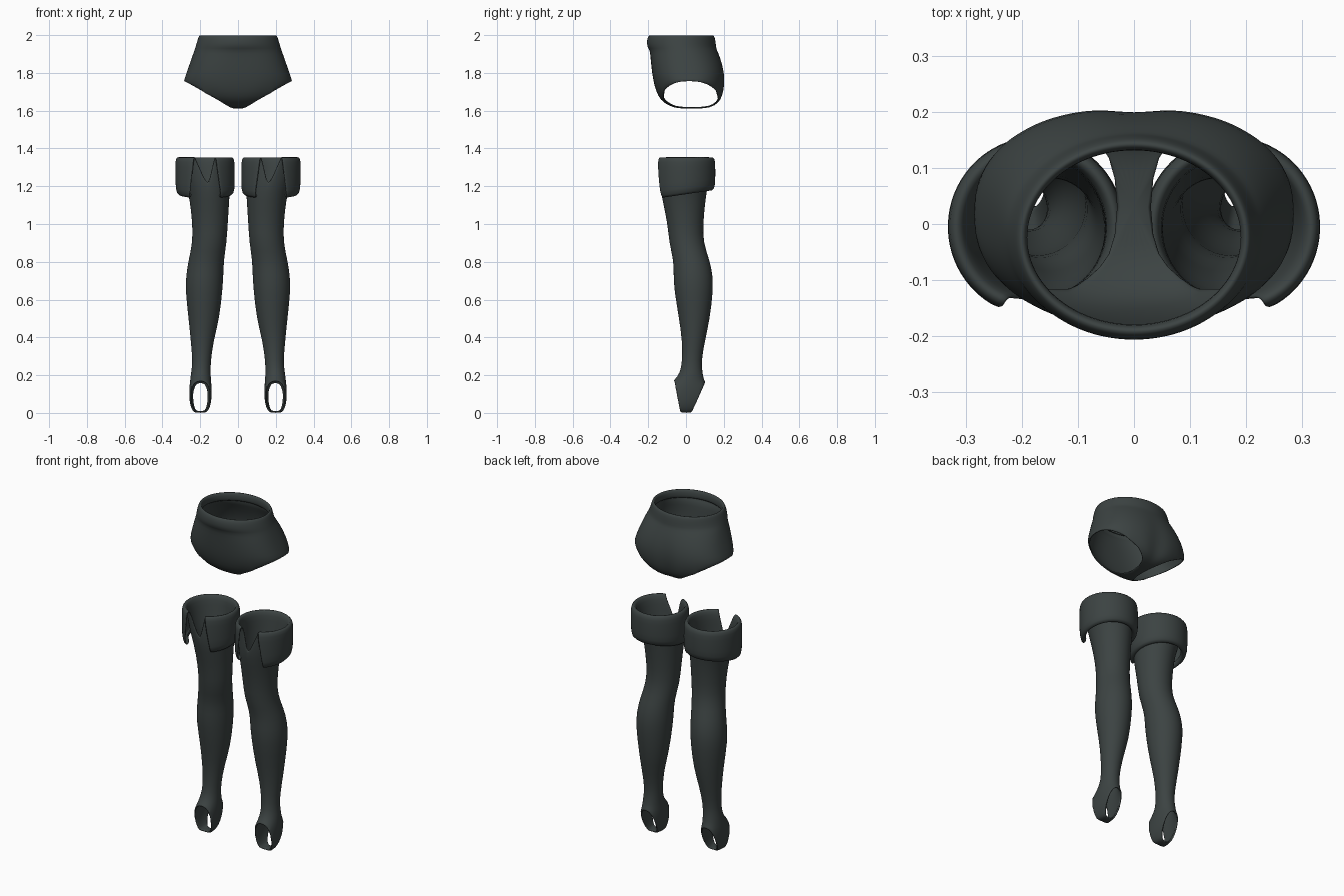
import bpy, bmesh, math
from mathutils import Vector

cube = bpy.data.objects.get("Cube")
if cube:
    bpy.data.objects.remove(cube, do_unlink=True)

fabric = bpy.data.materials.new("charcoal fabric")
fabric.use_nodes = True
COLOUR = (0.045, 0.056, 0.055, 1)
fabric.diffuse_color = COLOUR
bsdf = fabric.node_tree.nodes["Principled BSDF"]
bsdf.inputs["Base Color"].default_value = COLOUR
bsdf.inputs["Roughness"].default_value = 0.8


def ring(z, x0, x1, y0, y1, gap=0, slope=0, power=2, crease=0, n=32):
    """Oval loop from x0..x1 and y0..y1, open at the front by a half angle gap."""
    cx, cy, rx, ry = (x0 + x1) / 2, (y0 + y1) / 2, (x1 - x0) / 2, (y1 - y0) / 2
    g = math.radians(gap)
    points = []
    for i in range(n + 1):
        a = -math.pi / 2 + g + (2 * math.pi - 2 * g) * i / n
        c, s = math.cos(a), math.sin(a)
        x = cx + rx * math.copysign(abs(c) ** (2 / power), c)
        dy = ry * math.copysign(abs(s) ** (2 / power), s)
        if s > 0:
            dy -= crease * math.exp(-(x / 0.04) ** 2)
        points.append(Vector((x, cy + dy, z + slope * dy)))
    return points


def garment(name, rings, cuts, thickness, side=1):
    """Loft the rings, trim with planes, then thicken and smooth."""
    bm = bmesh.new()
    loops = [[bm.verts.new((p.x * side, p.y, p.z)) for p in r] for r in rings]
    for low, high in zip(loops, loops[1:]):
        for j in range(len(low) - 1):
            quad = [low[j], low[j + 1], high[j + 1], high[j]]
            bm.faces.new(quad if side > 0 else quad[::-1])
    cap = loops[0][:-1]
    bm.faces.new(cap[::-1] if side > 0 else cap)
    bmesh.ops.remove_doubles(bm, verts=bm.verts[:], dist=0.0005)
    for point, normal in cuts:
        bmesh.ops.bisect_plane(bm, geom=bm.verts[:] + bm.edges[:] + bm.faces[:],
                               plane_co=point, plane_no=normal, clear_outer=True)
    bmesh.ops.remove_doubles(bm, verts=bm.verts[:], dist=0.001)
    for f in bm.faces:
        f.smooth = True
    mesh = bpy.data.meshes.new(name)
    bm.to_mesh(mesh)
    bm.free()
    mesh.materials.append(fabric)
    obj = bpy.data.objects.new(name, mesh)
    bpy.context.collection.objects.link(obj)
    shell = obj.modifiers.new("thickness", "SOLIDIFY")
    shell.thickness = thickness
    shell.offset = -1
    smooth = obj.modifiers.new("smooth", "SUBSURF")
    smooth.levels = smooth.render_levels = 1
    return obj


# Stockings: rounded foot, calf, knee, thigh, then a folded cuff split at the front
leg_rings = [
    ring(0.00, 0.17, 0.23, -0.10, 0.06),
    ring(0.015, 0.155, 0.243, -0.14, 0.08),
    ring(0.05, 0.142, 0.256, -0.16, 0.11),
    ring(0.10, 0.139, 0.259, -0.15, 0.13),
    ring(0.145, 0.14, 0.257, -0.10, 0.115),
    ring(0.175, 0.143, 0.253, -0.062, 0.095),
    ring(0.21, 0.145, 0.249, -0.032, 0.088),
    ring(0.27, 0.145, 0.24, -0.02, 0.08),
    ring(0.38, 0.13, 0.25, -0.02, 0.10),
    ring(0.50, 0.098, 0.262, -0.037, 0.127),
    ring(0.65, 0.082, 0.279, -0.063, 0.144),
    ring(0.73, 0.077, 0.275, -0.066, 0.142),
    ring(0.81, 0.075, 0.262, -0.066, 0.125),
    ring(0.90, 0.06, 0.241, -0.09, 0.092),
    ring(1.00, 0.054, 0.241, -0.097, 0.09),
    ring(1.14, 0.045, 0.257, -0.128, 0.105),
    ring(1.20, 0.042, 0.275, -0.138, 0.115),
    ring(1.27, 0.04, 0.295, -0.14, 0.125, gap=11),
    ring(1.33, 0.04, 0.308, -0.142, 0.13, gap=20),
    ring(1.35, 0.035, 0.315, -0.147, 0.136, gap=22),
    ring(1.345, 0.029, 0.322, -0.153, 0.144, gap=22),
    ring(1.31, 0.027, 0.323, -0.156, 0.146, gap=23),
    ring(1.22, 0.026, 0.322, -0.156, 0.146, gap=29, slope=0.1),
    ring(1.165, 0.027, 0.32, -0.154, 0.144, gap=33, slope=0.15),
    ring(1.16, 0.042, 0.305, -0.142, 0.13, gap=35, slope=0.15),
    ring(1.185, 0.045, 0.302, -0.138, 0.126, gap=35, slope=0.15),
]
# Toe and heel openings leave a strap under the foot
foot_cuts = [
    (Vector((0, -0.03, 0)), Vector((0, -0.165, -0.033))),
    (Vector((0, 0.03, 0)), Vector((0, 0.14, -0.065))),
]
for label, side in (("left", 1), ("right", -1)):
    garment(label + "_stocking", leg_rings, foot_cuts, 0.01, side)


# Shorts: rounded seat rising to a rolled waistband
def band(z, half_width, front, back, power=2.0, crease=0):
    return ring(z, -half_width, half_width, front, back, power=power, crease=crease, n=48)


shorts_rings = [
    band(1.61, 0.07, -0.04, 0.10),
    band(1.625, 0.13, -0.09, 0.16, 2.2, 0.01),
    band(1.655, 0.21, -0.135, 0.19, 2.3, 0.015),
    band(1.70, 0.265, -0.158, 0.203, 2.4, 0.014),
    band(1.76, 0.287, -0.174, 0.209, 2.4, 0.01),
    band(1.82, 0.266, -0.182, 0.202, 2.4, 0.006),
    band(1.88, 0.245, -0.188, 0.182, 2.3),
    band(1.925, 0.229, -0.192, 0.162, 2.1),
    band(1.935, 0.226, -0.206, 0.16),
    band(1.975, 0.214, -0.208, 0.156),
    band(1.998, 0.207, -0.198, 0.149),
    band(2.001, 0.197, -0.188, 0.139),
    band(1.985, 0.189, -0.18, 0.131),
    band(1.95, 0.192, -0.178, 0.132),
]
# Leg openings slope from hip to crotch
leg_cuts = [(Vector((s * 0.04, 0, 1.615)), Vector((s * 0.14, 0, -0.245)))
            for s in (1, -1)]
garment("shorts", shorts_rings, leg_cuts, 0.008)
